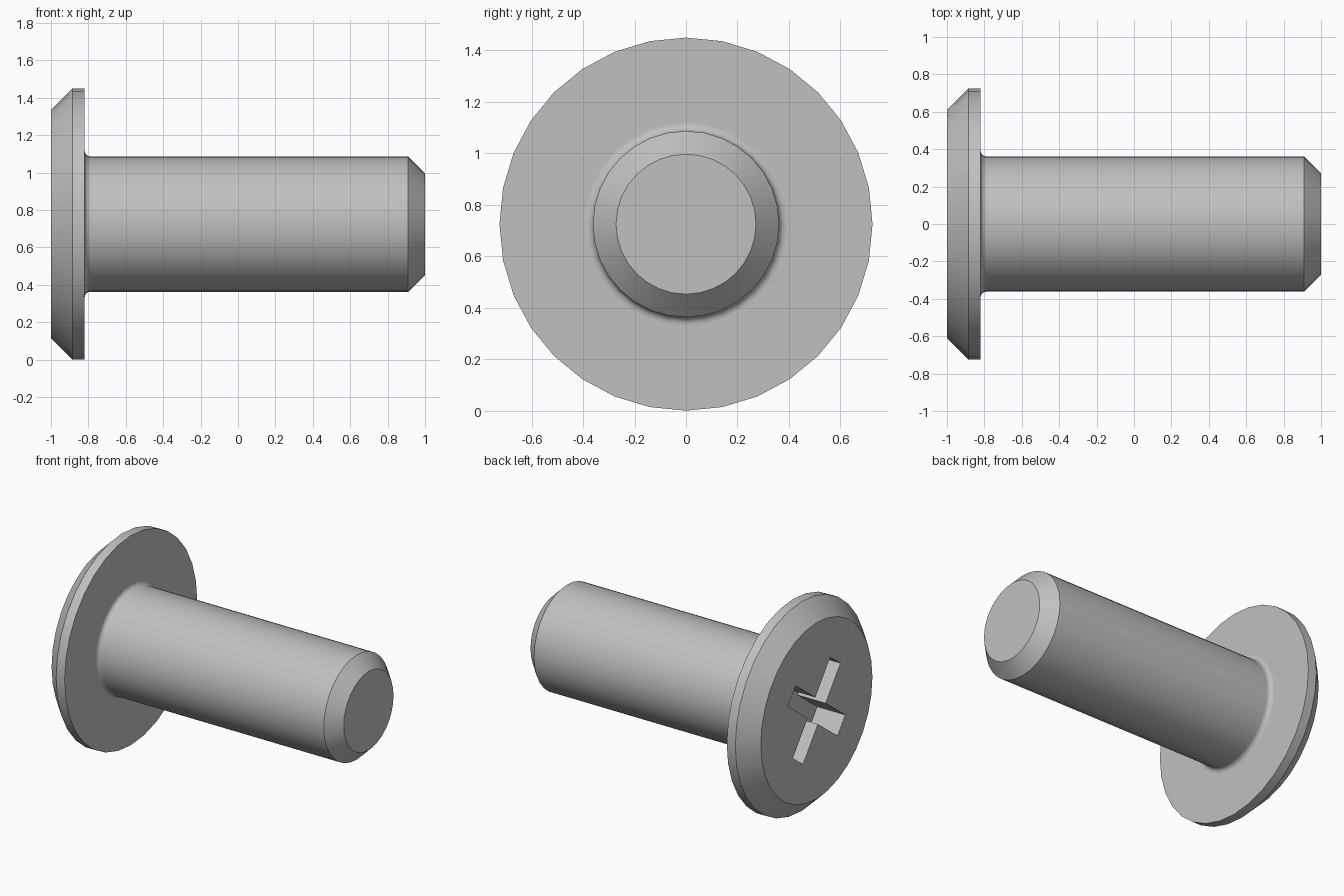
import bpy, bmesh
from math import sin, cos, pi, radians
from mathutils import Matrix

default = bpy.data.objects.get("Cube")
if default:
    bpy.data.objects.remove(default, do_unlink=True)

SEGMENTS = 32
AXIS_HEIGHT = 0.725
HEAD_RADIUS = 0.725
SHAFT_RADIUS = 0.362
FILLET = 0.03
HEAD_BACK = -0.82

steel = bpy.data.materials.new("grey_steel")
steel.use_nodes = True
colour = (0.53, 0.53, 0.53, 1)
steel.diffuse_color = colour
steel.node_tree.nodes["Principled BSDF"].inputs["Base Color"].default_value = colour


def make_object(name, bm):
    bmesh.ops.recalc_face_normals(bm, faces=bm.faces)
    mesh = bpy.data.meshes.new(name)
    bm.to_mesh(mesh)
    bm.free()
    mesh.materials.append(steel)
    obj = bpy.data.objects.new(name, mesh)
    bpy.context.collection.objects.link(obj)
    return obj


def lathe_along_x(name, profile):
    """Revolve (x, radius) points about the screw axis and cap both ends."""
    bm = bmesh.new()
    rings = []
    for x, r in profile:
        angles = [2 * pi * i / SEGMENTS for i in range(SEGMENTS)]
        rings.append([bm.verts.new((x, r * sin(a), AXIS_HEIGHT + r * cos(a))) for a in angles])
    for a, b in zip(rings, rings[1:]):
        for i in range(SEGMENTS):
            j = (i + 1) % SEGMENTS
            bm.faces.new((a[i], a[j], b[j], b[i]))
    bm.faces.new(rings[0])
    bm.faces.new(rings[-1])
    return make_object(name, bm)


# Head with bevelled rim, filleted neck, plain shaft and chamfered tip
head = [(-1, 0.61), (-0.885, HEAD_RADIUS), (HEAD_BACK, HEAD_RADIUS),
        (HEAD_BACK, SHAFT_RADIUS + FILLET + 0.005)]
neck = [(HEAD_BACK + FILLET * (1 - cos(t)), SHAFT_RADIUS + FILLET * (1 - sin(t)))
        for t in (pi / 2 * i / 4 for i in range(5))]
shaft = [(HEAD_BACK + FILLET + 0.005, SHAFT_RADIUS), (0.91, SHAFT_RADIUS), (1, 0.272)]
screw = lathe_along_x("screw_body", head + neck + shaft)

# Cross-shaped drive recess, turned about the axis
ARM, HALF, DEPTH = 0.34, 0.07, 0.215
bm = bmesh.new()
outline = []
for quarter in range(4):
    turn = Matrix.Rotation(quarter * pi / 2 + radians(37), 4, 'X')
    for y, z in ((HALF, HALF), (HALF, ARM), (-HALF, ARM)):
        p = turn @ Matrix.Translation((-1.1, y, z)).translation
        outline.append(bm.verts.new((p.x, p.y, p.z + AXIS_HEIGHT)))
cap = bm.faces.new(outline)
extruded = bmesh.ops.extrude_face_region(bm, geom=[cap], use_keep_orig=True)
moved = [v for v in extruded["geom"] if isinstance(v, bmesh.types.BMVert)]
bmesh.ops.translate(bm, verts=moved, vec=(DEPTH + 0.1, 0, 0))
cutter = make_object("recess_cutter", bm)
cutter.hide_render = True

cut = screw.modifiers.new("drive_recess", 'BOOLEAN')
cut.operation = 'DIFFERENCE'
cut.solver = 'EXACT'
cut.object = cutter

bpy.ops.object.select_all(action='DESELECT')
screw.select_set(True)
bpy.context.view_layer.objects.active = screw
bpy.ops.object.modifier_apply(modifier=cut.name)
bpy.data.objects.remove(cutter, do_unlink=True)
bpy.ops.object.shade_smooth_by_angle(angle=radians(30))
